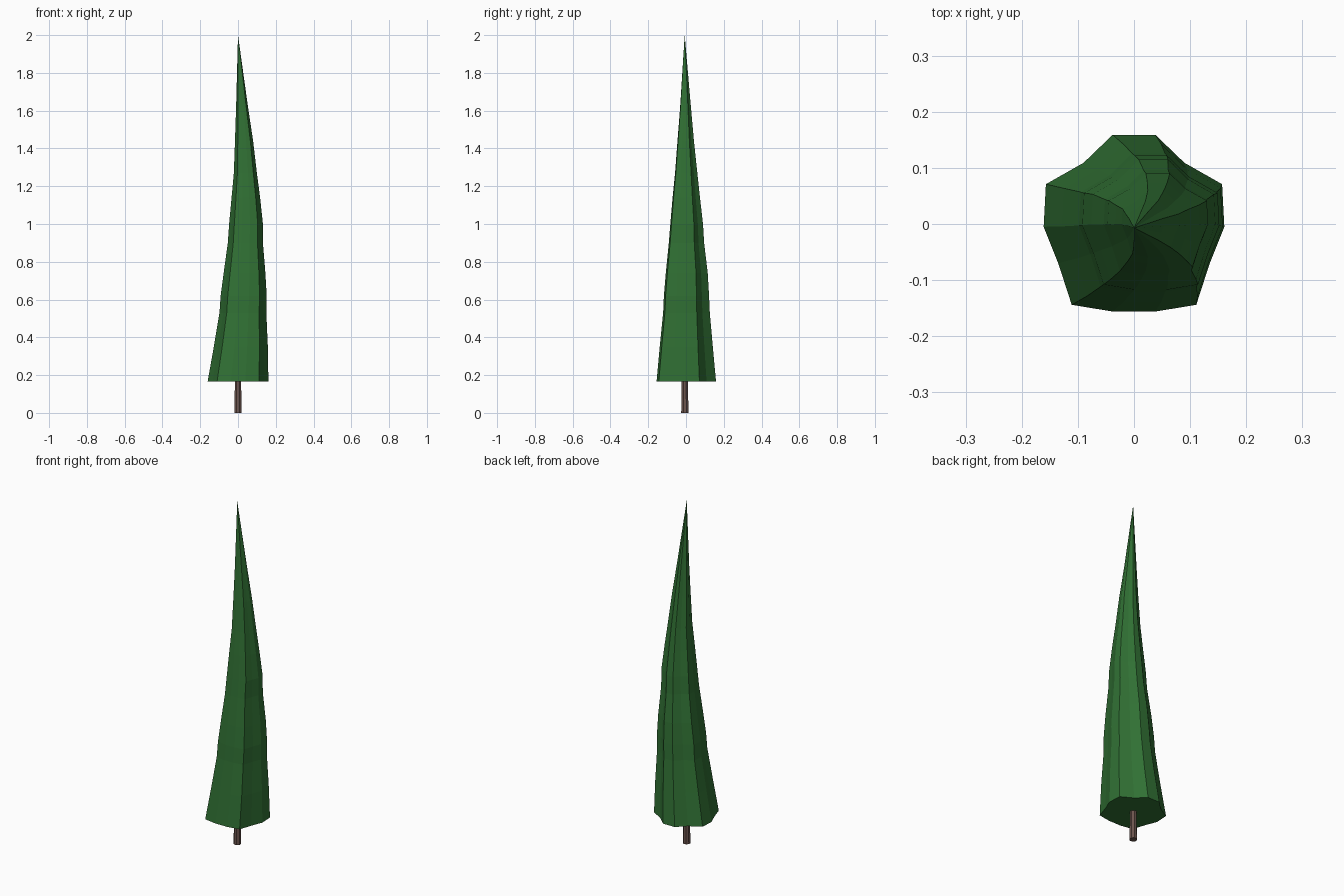
import bpy, bmesh, math

if "Cube" in bpy.data.objects:
    bpy.data.objects.remove(bpy.data.objects["Cube"])


def material(name, color):
    m = bpy.data.materials.new(name)
    m.diffuse_color = (*color, 1)
    m.use_nodes = True
    m.node_tree.nodes["Principled BSDF"].inputs["Base Color"].default_value = m.diffuse_color
    return m


def loft(name, rings, mat, tip=None):
    """Skin a stack of equal-length rings, capped below and closed by a tip or cap."""
    bm = bmesh.new()
    loops = [[bm.verts.new(p) for p in ring] for ring in rings]
    n = len(loops[0])
    for a, b in zip(loops, loops[1:]):
        for i in range(n):
            j = (i + 1) % n
            bm.faces.new((a[i], a[j], b[j], b[i]))
    bm.faces.new(loops[0][::-1])
    if tip:
        t = bm.verts.new(tip)
        for i in range(n):
            bm.faces.new((loops[-1][i], loops[-1][(i + 1) % n], t))
    else:
        bm.faces.new(loops[-1])
    bmesh.ops.recalc_face_normals(bm, faces=bm.faces[:])
    mesh = bpy.data.meshes.new(name)
    bm.to_mesh(mesh)
    bm.free()
    mesh.materials.append(mat)
    obj = bpy.data.objects.new(name, mesh)
    bpy.context.collection.objects.link(obj)
    return obj


green = material("foliage green", (0.03, 0.162, 0.034))
brown = material("bark brown", (0.15, 0.09, 0.075))

# Foliage: lobed outline, right half mirrored to the left
half = [(0.038, -0.156), (0.111, -0.144), (0.135, -0.07), (0.161, -0.005),
        (0.157, 0.071), (0.09, 0.109), (0.038, 0.159)]
outline = half + [(-x, y) for x, y in reversed(half)]

# Height, then the extent of the foliage in x and in y: the crown leans and returns
levels = [(0.165, -0.161, 0.161, -0.156, 0.159),
          (0.35, -0.128, 0.158, -0.139, 0.142),
          (0.53, -0.098, 0.150, -0.121, 0.126),
          (0.62, -0.092, 0.152, -0.117, 0.122),
          (0.74, -0.076, 0.145, -0.107, 0.115),
          (0.90, -0.054, 0.132, -0.091, 0.096),
          (1.00, -0.047, 0.132, -0.083, 0.090),
          (1.14, -0.034, 0.117, -0.071, 0.074),
          (1.27, -0.022, 0.100, -0.058, 0.060),
          (1.44, -0.016, 0.080, -0.045, 0.042),
          (1.62, -0.010, 0.053, -0.031, 0.026)]
rings = []
for z, x0, x1, y0, y1 in levels:
    rings.append([(x0 + (x + 0.161) / 0.322 * (x1 - x0),
                   y0 + (y + 0.156) / 0.315 * (y1 - y0), z) for x, y in outline])
loft("foliage", rings, green, tip=(0.0, -0.007, 2.0))

# Trunk: slim, slightly tapered post
trunk = [[(r * math.cos(math.tau * i / 8 + math.pi / 8),
           r * math.sin(math.tau * i / 8 + math.pi / 8) - 0.006, z) for i in range(8)]
         for r, z in ((0.021, 0.0), (0.019, 0.08), (0.018, 0.18))]
loft("trunk", trunk, brown)
